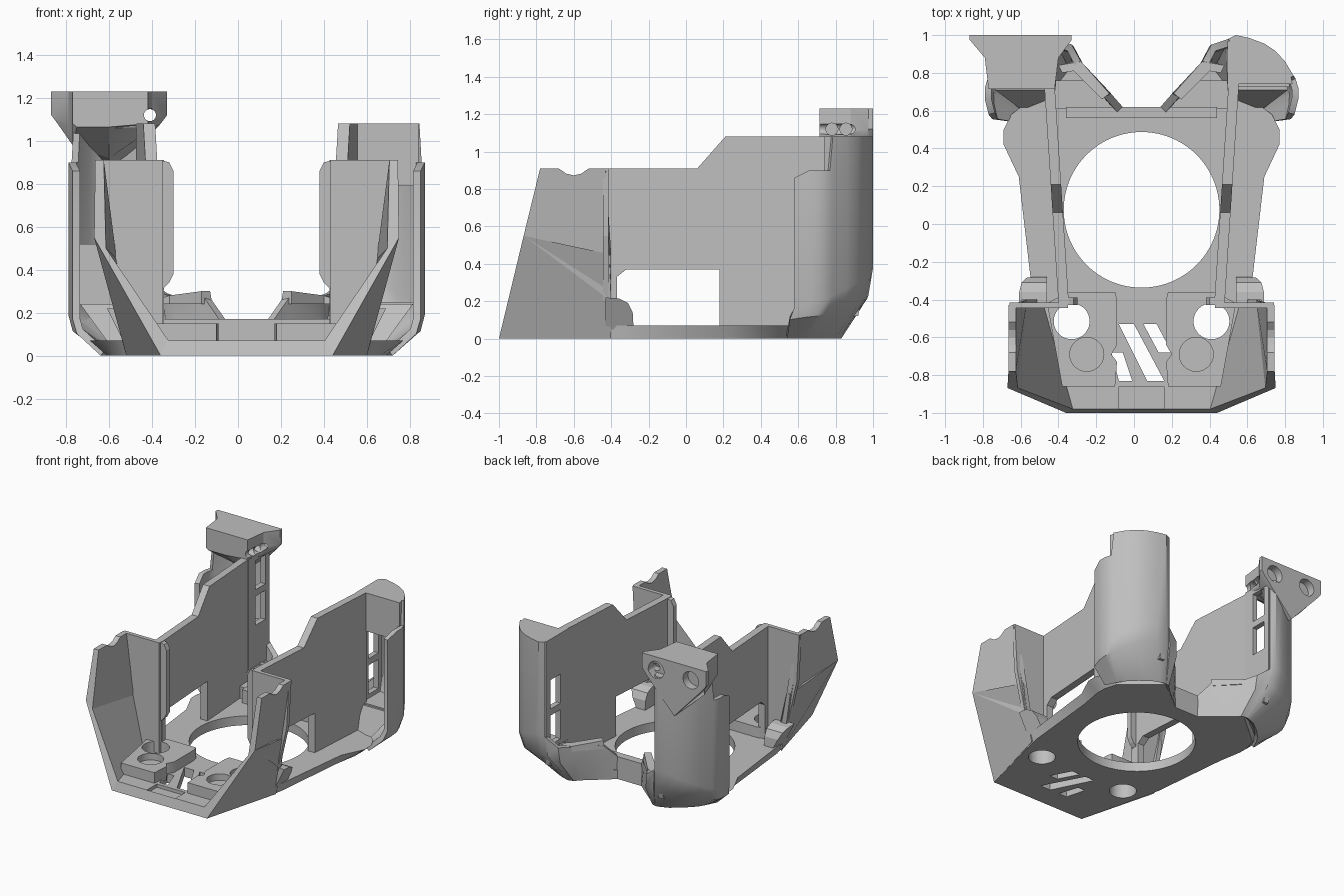
import bpy, bmesh, math

cube = bpy.data.objects.get("Cube")
if cube:
    bpy.data.objects.remove(cube, do_unlink=True)

AXIS = 0.04  # the symmetry plane sits slightly off centre
grey = bpy.data.materials.new("plain grey")
grey.use_nodes = True
tone = (0.52, 0.52, 0.52, 1)
grey.diffuse_color = tone
grey.node_tree.nodes["Principled BSDF"].inputs["Base Color"].default_value = tone


def make(name, verts, faces, fix=True):
    bm = bmesh.new()
    vs = [bm.verts.new(v) for v in verts]
    for f in faces:
        bm.faces.new([vs[i] for i in f])
    if fix:
        bmesh.ops.recalc_face_normals(bm, faces=bm.faces)
    me = bpy.data.meshes.new(name)
    bm.to_mesh(me)
    bm.free()
    me.materials.append(grey)
    ob = bpy.data.objects.new(name, me)
    bpy.context.collection.objects.link(ob)
    return ob


def loft(name, a, b):
    """Solid between two matching closed rings."""
    n = len(a)
    sides = [(i, (i + 1) % n, (i + 1) % n + n, i + n) for i in range(n)]
    return make(name, list(a) + list(b), sides + [tuple(range(n)), tuple(range(n, 2 * n))])


def prism(name, pts, lo, hi, axis):
    """Extrude a 2D outline along an axis; the other two axes keep their order."""
    def ring(t):
        return [(*p[:axis], t, *p[axis:]) for p in pts]
    return loft(name, ring(lo), ring(hi))


def box(name, lo, hi):
    pts = [(lo[0], lo[1]), (hi[0], lo[1]), (hi[0], hi[1]), (lo[0], hi[1])]
    return prism(name, pts, lo[2], hi[2], 2)


def disc(name, p, q, r, lo, hi, axis, n=40):
    pts = [(p + r * math.cos(k * math.tau / n), q + r * math.sin(k * math.tau / n)) for k in range(n)]
    return prism(name, pts, lo, hi, axis)


def bake(ob):
    dg = bpy.context.evaluated_depsgraph_get()
    me = bpy.data.meshes.new_from_object(ob.evaluated_get(dg))
    ob.modifiers.clear()
    ob.data = me


def cut(ob, *cutters):
    for c in cutters:
        c.hide_render = True
        m = ob.modifiers.new("cut", "BOOLEAN")
        m.operation, m.solver, m.object = "DIFFERENCE", "EXACT", c
    bake(ob)
    for c in cutters:
        bpy.data.objects.remove(c, do_unlink=True)


def smooth(ob, angle=35):
    bpy.ops.object.select_all(action="DESELECT")
    ob.select_set(True)
    bpy.context.view_layer.objects.active = ob
    bpy.ops.object.shade_smooth_by_angle(angle=math.radians(angle))


def skin(name, columns, s, thick):
    """Thickened sheet through vertical columns of points."""
    rows = len(columns[0])
    verts = [(AXIS + s * u, y, z) for col in columns for u, y, z in col]
    faces = []
    for i in range(len(columns) - 1):
        for j in range(rows - 1):
            a = i * rows + j
            f = (a + 1, a + rows + 1, a + rows, a)
            faces.append(f if s > 0 else f[::-1])
    ob = make(name, verts, faces, fix=False)
    m = ob.modifiers.new("thickness", "SOLIDIFY")
    m.thickness, m.offset = thick, -1
    bake(ob)
    smooth(ob)
    return ob


def both(pts):
    """Complete a half outline by mirroring it."""
    return [(AXIS + u, y) for u, y in pts] + [(AXIS - u, y) for u, y in reversed(pts)]


# floor plate with flared flanks, large opening and vents
low = both([(.40, -1), (.56, -.35), (.62, .25), (.65, .42), (.65, .5), (.62, .6), (.36, .82), (.10, .62)])
top = both([(.385, -.98), (.58, -.35), (.65, .25), (.73, .42), (.73, .5), (.69, .58), (.36, .83), (.10, .62)])
floor = loft("floor_plate", [(x, y, 0) for x, y in low], [(x, y, .07) for x, y in top])
vents = [
    [(-.12, -.68), (-.06, -.68), (-.01, -.83), (-.08, -.83)],
    [(-.08, -.53), (0, -.53), (.16, -.83), (.07, -.83)],
    [(.05, -.53), (.12, -.53), (.20, -.68), (.13, -.68)],
]
cut(floor, disc("main_hole", AXIS, .075, .412, -1, 1, 2, 96),
    box("front_notch", (AXIS - .12, -.98, .045), (AXIS + .12, -.86, 1)),
    *[prism("vent", v, -1, 1, 2) for v in vents],
    *[disc("drain", AXIS + s * .37, -.515, .095, -1, 1, 2) for s in (1, -1)])
smooth(floor)

# rear cross bar
box("rear_bar", (AXIS - .40, .56, .05), (AXIS + .40, .62, .17))

for s, side in ((1, "left"), (-1, "right")):
    def at(pts):
        return [(AXIS + s * u, y, z) for u, y, z in pts]

    def flat(pts):
        return [(AXIS + s * u, v) for u, v in pts]

    # raised pad with one through hole and one shallow seat
    pad = prism(side + "_pad", flat([(.14, -.86), (.42, -.86), (.50, -.42), (.39, -.36),
                                     (.14, -.36), (.13, -.40), (.13, -.64), (.16, -.69), (.13, -.73)]), .05, .15, 2)
    cut(pad, disc("through", AXIS + s * .37, -.515, .095, -1, 1, 2),
        disc("seat", AXIS + s * .29, -.69, .09, .10, 1, 2))
    smooth(pad)

    # front cheek: sloping lower facet and upright upper facet
    loft(side + "_cheek_lower",
         at([(.40, -1, 0), (.71, -.868, .55), (.635, -.40, .45), (.60, -.40, .2), (.56, -.40, 0)]),
         at([(.35, -.985, .05), (.655, -.868, .50), (.605, -.40, .45), (.57, -.40, .25), (.515, -.40, .05)]))
    rim = [(-.78, .91), (-.68, .91), (-.64, .882), (-.60, .873), (-.56, .882), (-.52, .91), (-.43, .91)]
    loft(side + "_cheek_upper",
         at([(.71, -.868, .55)] + [(.705, y, z) for y, z in rim] + [(.60, -.40, .2)]),
         at([(.655, -.868, .50)] + [(.665, y, z) for y, z in rim] + [(.605, -.40, .45)]))

    # cross panel joining cheek and side wall, with an inner flange
    prism(side + "_cross_panel",
          flat([(.39, .07), (.55, .07), (.60, .2), (.68, .55), (.70, .91), (.39, .91)]), -.445, -.415, 1)
    prism(side + "_flange",
          flat([(.40, .30), (.36, .34), (.34, .38), (.34, .86), (.36, .90), (.40, .91)]), -.43, -.39, 1)

    # long side wall, stepped on top with an opening below
    prof = [(-.42, .07), (-.42, .91), (.06, .91), (.21, 1.08), (.75, 1.08), (.75, .07),
            (.18, .07), (.18, .37), (-.32, .37), (-.37, .33), (-.37, .07)]

    def lean(base):
        return at([(base + .065 * (y + .42), y, z) for y, z in prof])
    loft(side + "_side_wall", lean(.385), lean(.44))

    # rounded foot behind the cheek, leaning out with it
    foot = [(-.43, .05), (-.43, .22), (-.36, .215), (-.31, .19), (-.285, .14), (-.28, .05)]
    loft(side + "_foot", at([(.50, y, z) for y, z in foot]), at([(.54 + .5 * z, y, z) for y, z in foot]))

    # curved rear shell running down into the tapered chin
    plan = [(.81, .58, .86, .17, .68, .54), (.83, .66, .90, .19, .66, .58), (.83, .72, .90, .20, .64, .62),
            (.815, .77, .90, .22, .61, .67), (.805, .785, 1.08, .23, .60, .68), (.76, .86, 1.08, .27, .54, .74),
            (.71, .915, 1.08, .30, .50, .77), (.65, .955, 1.08, .33, .46, .80), (.57, .985, 1.08, .36, .41, .82),
            (.50, 1, 1.08, .38, .38, .83), (.46, .98, 1.08, .36, .36, .83)]
    skin(side + "_rear_shell",
         [[(u, y, t), (u, y, c), (u - .02, y - .025, c * .6), (bu, by, 0)]
          for u, y, t, c, bu, by in plan], s, .035)

    # filled column head and foot, leaving an open pocket between them
    dz = 0 if s > 0 else .27
    core = [(.48, .74), (.80, .74), (.79, .785), (.74, .86), (.69, .91), (.63, .945), (.50, .985), (.47, .97)]
    prism(side + "_column_head", flat(core), .79 + dz, 1.08, 2)
    inner = [(u - .025, y - .03, .24) for u, y in core]
    base = [(.48, .66), (.63, .60), (.60, .66), (.53, .72), (.48, .76), (.44, .78), (.39, .80), (.37, .80)]
    loft(side + "_column_foot", at(inner), at([(u, y, .04) for u, y in base]))
    prism(side + "_pocket_shelf", flat([(u - .015, y - .015) for u, y in core]), .235, .25 + dz, 2)

    # slotted inner panel between wall and shell
    web = prism(side + "_slotted_panel", [(.72, .12), (.92, .12), (.97, .36), (.97, 1.08), (.72, 1.08)],
                AXIS + s * .455, AXIS + s * .495, 0)
    cut(web, *[box("slot", (AXIS + s * .47 - .2, .80, z + dz), (AXIS + s * .47 + .2, .92, z + .22 + dz))
               for z in (.28, .55)])

    # flared ear leading from the chin to the middle of the rear edge
    ear = [(.46, .98, .36, .36, .83), (.37, .95, .29, .33, .82), (.31, .84, .27, .28, .77),
           (.17, .70, .27, .17, .68), (.10, .62, .17, .10, .62)]
    skin(side + "_ear",
         [[(u, y, t), (u * .97, y - .01, t * .6), (bu, by, 0)] for u, y, t, bu, by in ear], s, .04)
    loft(side + "_ear_lip",
         at([(.16, .69, .24), (.33, .87, .24), (.44, .84, .24), (.42, .80, .24), (.36, .81, .24), (.21, .66, .24)]),
         at([(.17, .69, .30), (.32, .86, .28), (.44, .84, .26), (.42, .80, .26), (.36, .81, .28), (.21, .66, .30)]))
    prism(side + "_ear_deck", flat([(.12, .61), (.17, .66), (.30, .76), (.46, .76), (.46, .61)]), .05, .16, 2)

# head bracket on top of the right rear shell
rear = [(-.87, 1.23), (-.33, 1.23), (-.33, 1.12), (-.36, 1.08), (-.60, .82), (-.84, 1.08), (-.87, 1.12)]
mid = [(-.79, 1.23), (-.40, 1.23), (-.40, 1.10), (-.41, 1.05), (-.60, .92), (-.77, .98), (-.79, 1.08)]
fore = [(-.77, 1.23), (-.42, 1.23), (-.42, 1.13), (-.42, 1.08), (-.60, 1.065), (-.75, 1.065), (-.77, 1.08)]
rings = [[(x, y, z) for x, z in r] for r, y in ((rear, 1), (rear, .975), (mid, .88), (fore, .715))]
n = len(rear)
quads = [(k * n + i, k * n + (i + 1) % n, (k + 1) * n + (i + 1) % n, (k + 1) * n + i)
         for k in range(3) for i in range(n)]
head = make("head_bracket", sum(rings, []), quads + [tuple(range(n)), tuple(range(3 * n, 4 * n))])
cut(head, *[disc("socket", x, 1.13, .065, .94, 1.2, 1) for x in (-.74, -.45)],
    disc("bolt_hole", -.41, 1.12, .028, .5, 1.2, 1),
    *[disc("side_hole", y, 1.12, .032, -.47, 0, 0) for y in (.78, .855)])
smooth(head, 25)
